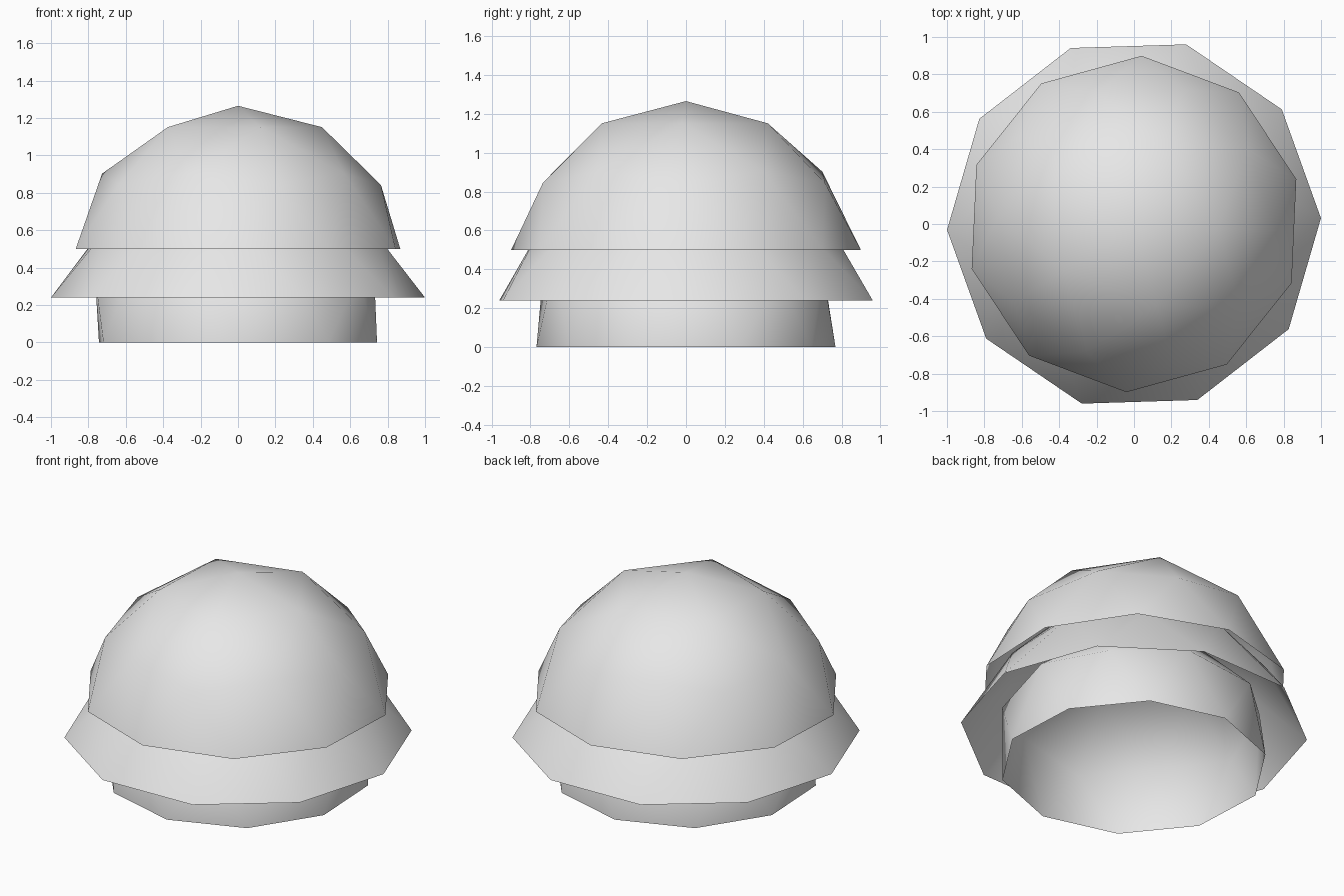
import bpy
import bmesh
from math import radians
from mathutils import Matrix

default = bpy.data.objects.get("Cube")
if default:
    bpy.data.objects.remove(default, do_unlink=True)

# Single plain grey
grey = bpy.data.materials.new("light_grey")
grey.use_nodes = True
colour = (0.8, 0.8, 0.8, 1)
grey.diffuse_color = colour
grey.node_tree.nodes["Principled BSDF"].inputs["Base Color"].default_value = colour

RADIUS = 0.855
HEIGHT = 0.765


def shell(name, base_z, rim_radius, turn):
    """Open half icosphere whose rim is pulled in or flared out."""
    bm = bmesh.new()
    bmesh.ops.create_icosphere(bm, subdivisions=2, radius=1)
    lower = [v for v in bm.verts if v.co.z < -0.01]
    bmesh.ops.delete(bm, geom=lower, context="VERTS")
    for v in bm.verts:
        r = rim_radius if v.co.z < 0.01 else RADIUS
        v.co.x *= r
        v.co.y *= r
        v.co.z *= HEIGHT
    bm.transform(Matrix.Translation((0, 0, base_z)) @ Matrix.Rotation(radians(turn), 4, "Z"))
    for f in bm.faces:
        f.smooth = True
    mesh = bpy.data.meshes.new(name)
    bm.to_mesh(mesh)
    bm.free()
    mesh.materials.append(grey)
    obj = bpy.data.objects.new(name, mesh)
    bpy.context.collection.objects.link(obj)
    return obj


# Three nested domes, stacked upward
shell("lower_shell", 0, 0.77, 38.9)
shell("flared_shell", 0.24, 1.0, -16.2)
shell("top_dome", 0.5, 0.9, -2.6)
